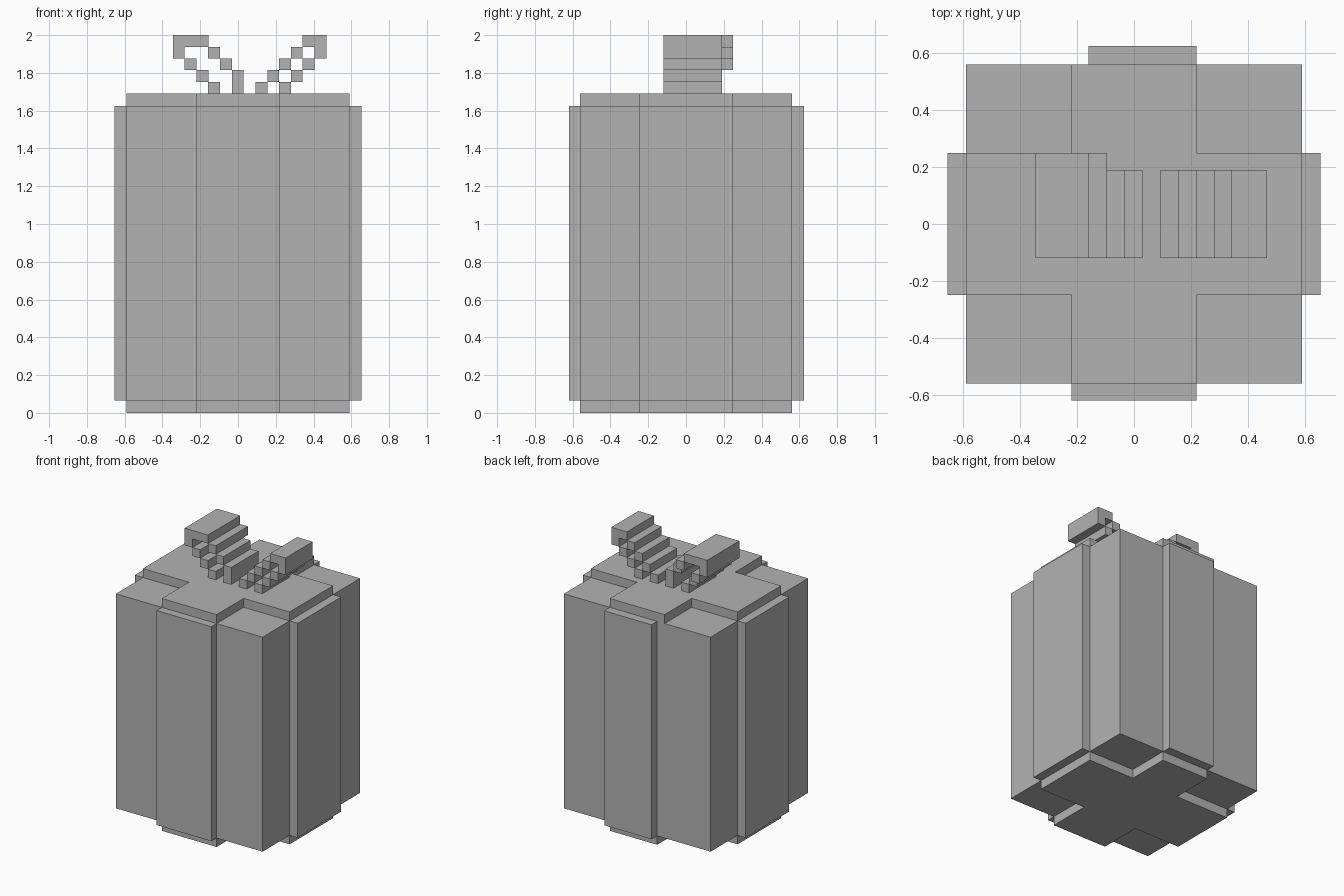
import bpy
import bmesh

cube = bpy.data.objects.get("Cube")
if cube:
    bpy.data.objects.remove(cube, do_unlink=True)

grey = bpy.data.materials.new("plain_grey")
grey.use_nodes = True
colour = (0.45, 0.45, 0.45, 1)
grey.diffuse_color = colour
grey.node_tree.nodes["Principled BSDF"].inputs["Base Color"].default_value = colour

U = 1.0 / 16          # block size
FLOOR, LID, TOP = 0.065, 1.625, 1.69
X, Y = 0.59, 0.56     # half size of the box
BX, BY = 0.22, 0.25   # half width of the ribbons


def finish(name, bm):
    mesh = bpy.data.meshes.new(name)
    bm.to_mesh(mesh)
    bm.free()
    mesh.materials.append(grey)
    obj = bpy.data.objects.new(name, mesh)
    bpy.context.collection.objects.link(obj)
    return obj


def add_box(bm, x0, x1, y0, y1, z0, z1):
    verts = bmesh.ops.create_cube(bm, size=1)["verts"]
    for v in verts:
        v.co.x = x1 if v.co.x > 0 else x0
        v.co.y = y1 if v.co.y > 0 else y0
        v.co.z = z1 if v.co.z > 0 else z0


def block(name, *bounds):
    bm = bmesh.new()
    add_box(bm, *bounds)
    return finish(name, bm)


def cross(name, z0, z1, back_left):
    """Ribbon cross drawn as one outline and extruded upward."""
    outline = [(-X, -BY), (-BX, -BY), (-BX, -Y), (BX, -Y), (BX, -BY), (X, -BY),
               (X, BY), (BX, BY), (BX, Y), (back_left, Y), (back_left, BY), (-X, BY)]
    bm = bmesh.new()
    face = bm.faces.new([bm.verts.new((x, y, z0)) for x, y in outline])
    new = bmesh.ops.extrude_face_region(bm, geom=[face])["geom"]
    moved = [g for g in new if isinstance(g, bmesh.types.BMVert)]
    bmesh.ops.translate(bm, verts=moved, vec=(0, 0, z1 - z0))
    bmesh.ops.recalc_face_normals(bm, faces=bm.faces)
    return finish(name, bm)


# Box body
block("gift_box", -X, X, -Y, Y, FLOOR, LID)

# Upright ribbon bands on the four sides
block("ribbon_left", X, 0.655, -BY, BY, FLOOR, LID)
block("ribbon_right", -0.655, -X, -BY, BY, FLOOR, LID)
block("ribbon_front", -BX, BX, -0.62, -Y, FLOOR, LID)
block("ribbon_back", -0.16, BX, Y, 0.625, FLOOR, LID)

# Ribbon crosses over the lid and under the base
cross("ribbon_top", LID, TOP, -BX)
cross("ribbon_base", 0, FLOOR, -0.16)


# Bow loops: bars given as (column, level, width, height, reaches further back)
def bow_loop(name, bars):
    bm = bmesh.new()
    step = (2.0 - TOP) / 5
    for col, level, wide, high, deep in bars:
        x = -0.345 + col * U
        z = TOP + level * step
        add_box(bm, x, x + wide * U, -0.12, 0.25 if deep else 0.19,
                z, z + high * step)
    return finish(name, bm)


right_outer = [(3 - i, i, 1, 1, i > 1) for i in range(4)]
right_inner = [(5, 0, 1, 2, False), (4, 2, 1, 1, False), (3, 3, 1, 1, True)]
bow_loop("bow_loop_right", right_outer + right_inner + [(0, 4, 3, 1, True)])

left_inner = [(7 + i, i, 1, 1, False) for i in range(4)]
left_outer = [(9 + i, i, 1, 1, False) for i in range(4)]
bow_loop("bow_loop_left", left_inner + left_outer + [(11, 4, 2, 1, False)])
